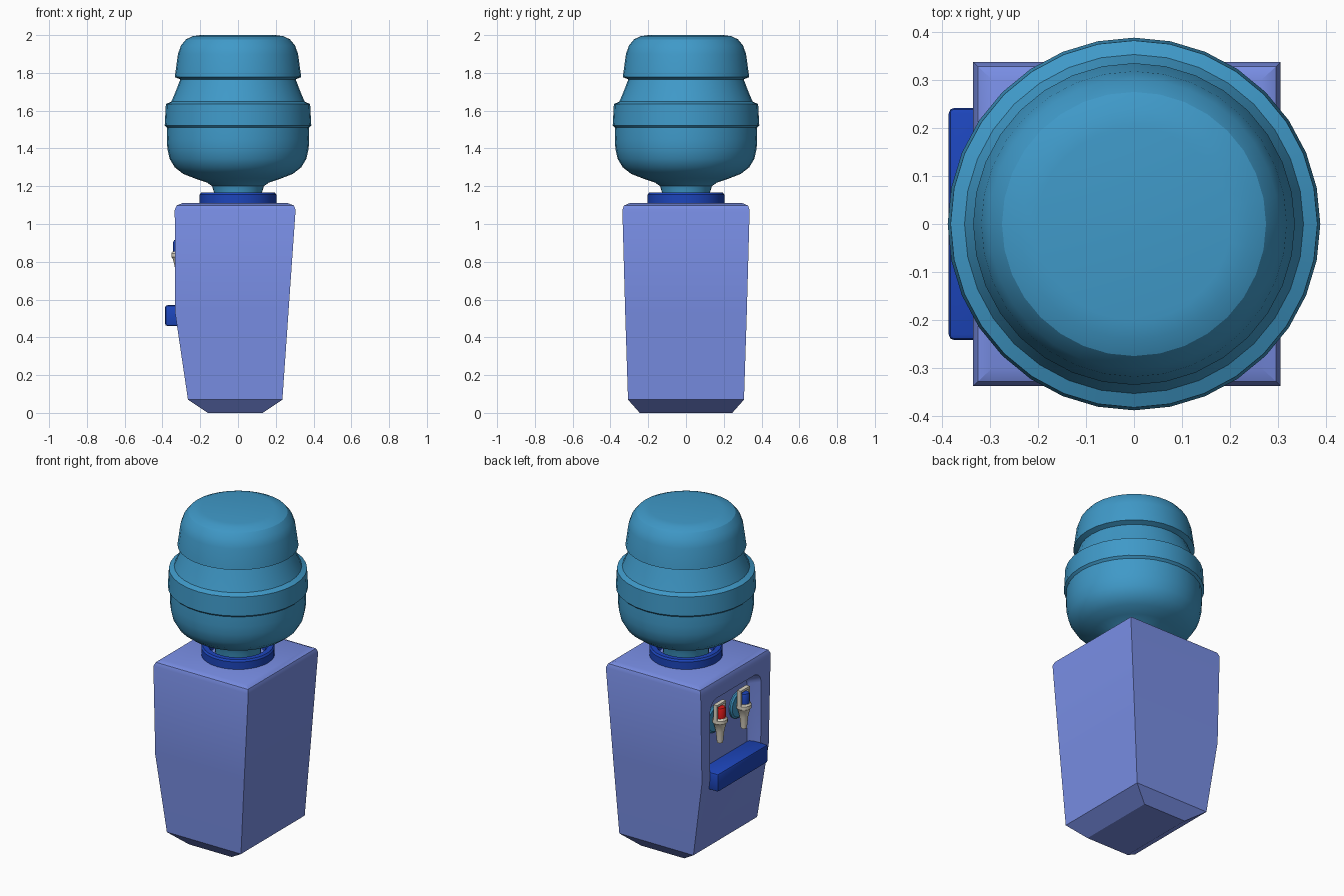
import bpy, bmesh, math
from mathutils import Matrix, Vector

if "Cube" in bpy.data.objects:
    bpy.data.objects.remove(bpy.data.objects["Cube"])


def material(name, rgb):
    m = bpy.data.materials.new(name)
    m.diffuse_color = (*rgb, 1)
    m.use_nodes = True
    m.node_tree.nodes["Principled BSDF"].inputs["Base Color"].default_value = m.diffuse_color
    return m


LILAC = material("lilac_plastic", (0.19, 0.27, 0.78))
TEAL = material("teal_plastic", (0.05, 0.32, 0.58))
BLUE = material("blue_plastic", (0.012, 0.06, 0.5))
RED = material("red_plastic", (0.7, 0.01, 0.01))
CREAM = material("cream_plastic", (0.72, 0.67, 0.56))


def finish(name, bm, mat, angle=30):
    bmesh.ops.recalc_face_normals(bm, faces=bm.faces[:])
    me = bpy.data.meshes.new(name)
    bm.to_mesh(me)
    bm.free()
    ob = bpy.data.objects.new(name, me)
    bpy.context.collection.objects.link(ob)
    if mat:
        me.materials.append(mat)
    smooth(ob, angle)
    return ob


def smooth(ob, angle):
    bpy.ops.object.select_all(action='DESELECT')
    ob.select_set(True)
    bpy.context.view_layer.objects.active = ob
    bpy.ops.object.shade_smooth_by_angle(angle=math.radians(angle))


def loft(bm, rings, cap=True):
    """Bridge successive closed rings of points; cap the ends or close the loop."""
    vs = [[bm.verts.new(p) for p in r] for r in rings]
    n = len(vs[0])
    pairs = list(zip(vs, vs[1:])) + ([] if cap else [(vs[-1], vs[0])])
    for a, b in pairs:
        for i in range(n):
            j = (i + 1) % n
            bm.faces.new((a[i], a[j], b[j], b[i]))
    if cap:
        bm.faces.new(vs[0])
        bm.faces.new(vs[-1])


def lathe(name, profile, mat, sides=32, loc=(0, 0, 0), rot=None, cap=True, angle=30):
    bm = bmesh.new()
    step = 2 * math.pi / sides
    loft(bm, [[(r * math.cos(i * step), r * math.sin(i * step), z)
               for i in range(sides)] for r, z in profile], cap)
    bm.transform(Matrix.Translation(loc) @ (rot or Matrix()))
    return finish(name, bm, mat, angle)


def add_box(bm, x, y, z, bevel=0.0, segments=2):
    size = [b - a for a, b in (x, y, z)]
    mid = [(a + b) / 2 for a, b in (x, y, z)]
    vs = bmesh.ops.create_cube(
        bm, size=1, matrix=Matrix.Translation(mid) @ Matrix.Diagonal((*size, 1)))["verts"]
    if bevel:
        edges = list({e for v in vs for e in v.link_edges})
        bmesh.ops.bevel(bm, geom=edges, offset=bevel, segments=segments,
                        profile=0.5, affect='EDGES')


# Cabinet: stacked rectangles, tapering to a chamfered foot
bm = bmesh.new()
sections = [(0.0, -0.16, 0.13, 0.245), (0.07, -0.265, 0.235, 0.307),
            (0.53, -0.333, 0.267, 0.322), (1.075, -0.335, 0.305, 0.337),
            (1.098, -0.325, 0.296, 0.328), (1.11, -0.295, 0.265, 0.3)]
loft(bm, [[(a, -h, z), (b, -h, z), (b, h, z), (a, h, z)] for z, a, b, h in sections])
cabinet = finish("cabinet", bm, LILAC)

# Tap recess: rounded at the top, narrowing slightly towards its back wall


def arch(x, half, bottom, top, r):
    pts = [(x, -half, bottom), (x, half, bottom)]
    for side, start in ((1, 0), (-1, 90)):
        for k in range(7):
            t = math.radians(start + k * 15)
            pts.append((x, side * (half - r) + r * math.cos(t), top - r + r * math.sin(t)))
    return pts


bm = bmesh.new()
loft(bm, [arch(-0.42, 0.26, 0.5, 1.015, 0.07), arch(-0.335, 0.245, 0.5, 1.0, 0.065),
          arch(-0.275, 0.222, 0.5, 0.975, 0.055), arch(-0.265, 0.21, 0.5, 0.963, 0.05)])
cutter = finish("recess_cutter", bm, LILAC)
cutter.hide_render = True
mod = cabinet.modifiers.new("recess", 'BOOLEAN')
mod.object = cutter
mod.operation = 'DIFFERENCE'
mod.solver = 'EXACT'
bpy.context.view_layer.objects.active = cabinet
bpy.ops.object.modifier_apply(modifier=mod.name)
bpy.data.objects.remove(cutter)
smooth(cabinet, 30)

# Drip tray
bm = bmesh.new()
add_box(bm, (-0.386, -0.26), (-0.242, 0.242), (0.46, 0.57), 0.012)
finish("drip_tray", bm, BLUE)

# Collar ring that seats the bottle
lathe("bottle_collar", [(0.15, 1.1), (0.203, 1.1), (0.203, 1.155), (0.195, 1.166),
                        (0.165, 1.166), (0.15, 1.14)], BLUE, cap=False)

# Upturned water bottle
lathe("water_bottle", [
    (0.125, 1.105), (0.128, 1.17), (0.137, 1.2), (0.165, 1.22), (0.225, 1.24),
    (0.29, 1.265), (0.335, 1.3), (0.362, 1.345), (0.374, 1.4), (0.377, 1.45),
    (0.375, 1.51), (0.388, 1.522), (0.382, 1.635), (0.353, 1.648), (0.335, 1.69),
    (0.305, 1.766), (0.335, 1.778), (0.333, 1.79), (0.318, 1.9), (0.302, 1.945),
    (0.275, 1.978), (0.24, 1.994), (0.2, 2.0)], TEAL, angle=25)

# Two taps: hot and cold
for word, y, colour in (("hot", 0.115, RED), ("cold", -0.115, BLUE)):
    forward = Matrix.Rotation(-math.pi / 2, 4, 'Y')
    lathe(word + "_tap_disc", [(0.08, -0.01), (0.08, 0.008), (0.07, 0.016)], TEAL, 24,
          (-0.265, y, 0.83), forward)
    lathe(word + "_tap_stem", [(0.022, 0), (0.022, 0.045)], CREAM, 16,
          (-0.265, y, 0.83), forward)
    lathe(word + "_tap_nozzle", [(0.017, 0.7), (0.024, 0.77), (0.035, 0.815), (0.043, 0.825),
                                 (0.043, 0.845), (0.036, 0.855)], CREAM, 20, (-0.31, y, 0))
    lathe(word + "_tap_handle", [(0.031, 0.85), (0.031, 0.905), (0.026, 0.915)],
          colour, 16, (-0.312, y, 0))
    # Lever guard arching over the handle
    bm = bmesh.new()
    for s in (-1, 1):
        add_box(bm, (-0.32, -0.295), sorted((y + s * 0.032, y + s * 0.043)), (0.84, 0.93))
    add_box(bm, (-0.32, -0.295), (y - 0.043, y + 0.043), (0.927, 0.94))
    finish(word + "_tap_guard", bm, CREAM)
